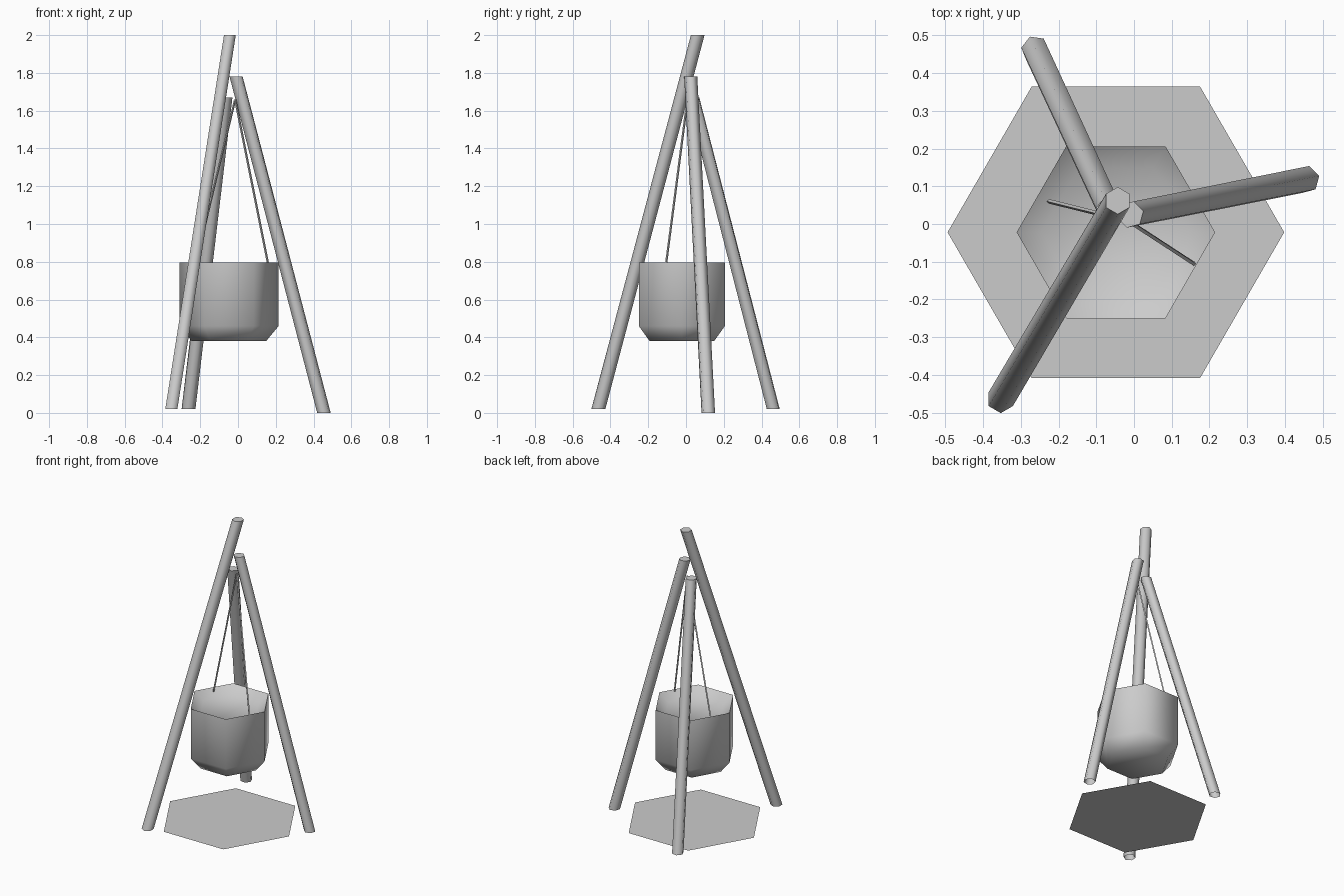
import bpy, bmesh
from math import cos, sin, pi, radians

if "Cube" in bpy.data.objects:
    bpy.data.objects.remove(bpy.data.objects["Cube"])


def ring(bm, center, radius, sides=6, turn=0.0):
    """Horizontal polygon of vertices around a centre point."""
    x, y, z = center
    return [bm.verts.new((x + radius * cos(turn + 2 * pi * i / sides),
                          y + radius * sin(turn + 2 * pi * i / sides), z))
            for i in range(sides)]


def loft(name, sections, sides=6, turn=0.0, cap_start=False, cap_end=True, angle=65):
    """Join (centre, radius) sections into one skin, optionally capped."""
    bm = bmesh.new()
    rings = [ring(bm, c, r, sides, turn) for c, r in sections]
    for a, b in zip(rings, rings[1:]):
        for i in range(sides):
            j = (i + 1) % sides
            bm.faces.new((a[i], a[j], b[j], b[i]))
    if cap_start:
        bm.faces.new(rings[0][::-1])
    if cap_end:
        bm.faces.new(rings[-1])
    mesh = bpy.data.meshes.new(name)
    bm.to_mesh(mesh)
    bm.free()
    obj = bpy.data.objects.new(name, mesh)
    bpy.context.collection.objects.link(obj)
    bpy.ops.object.select_all(action='DESELECT')
    obj.select_set(True)
    bpy.context.view_layer.objects.active = obj
    bpy.ops.object.shade_smooth_by_angle(angle=radians(angle))
    return obj


CX, CY = -0.048, -0.022

# Three leaning tripod poles, open at the foot
poles = [
    ("front_pole", (-0.353, -0.464, 0.02), (-0.043, 0.062, 2.0), 30),
    ("back_pole", (-0.262, 0.462, 0.02), (-0.065, 0.037, 1.67), 52),
    ("right_pole", (0.455, 0.118, 0.0), (-0.01, 0.025, 1.78), 15),
]
for name, foot, top, turn in poles:
    loft(name, [(foot, 0.037), (top, 0.036)], turn=radians(turn))

# Cauldron: chamfered bottom, straight wall, sloped inner lip and filled surface
profile = [(0.197, 0.38), (0.263, 0.46), (0.263, 0.797), (0.197, 0.747)]
loft("cauldron", [((CX, CY, z), r) for r, z in profile], cap_start=True)

# Two ropes from the crossing of the poles to the cauldron lip
apex = (-0.015, 0.008, 1.66)
for name, end in (("left_rope", (-0.225, 0.06, 0.785)),
                  ("right_rope", (0.16, -0.106, 0.785))):
    loft(name, [(end, 0.006), (apex, 0.006)], sides=4, cap_start=True)

# Flat fire patch on the ground
loft("fire_patch", [((CX, CY, 0.0), 0.446)])
